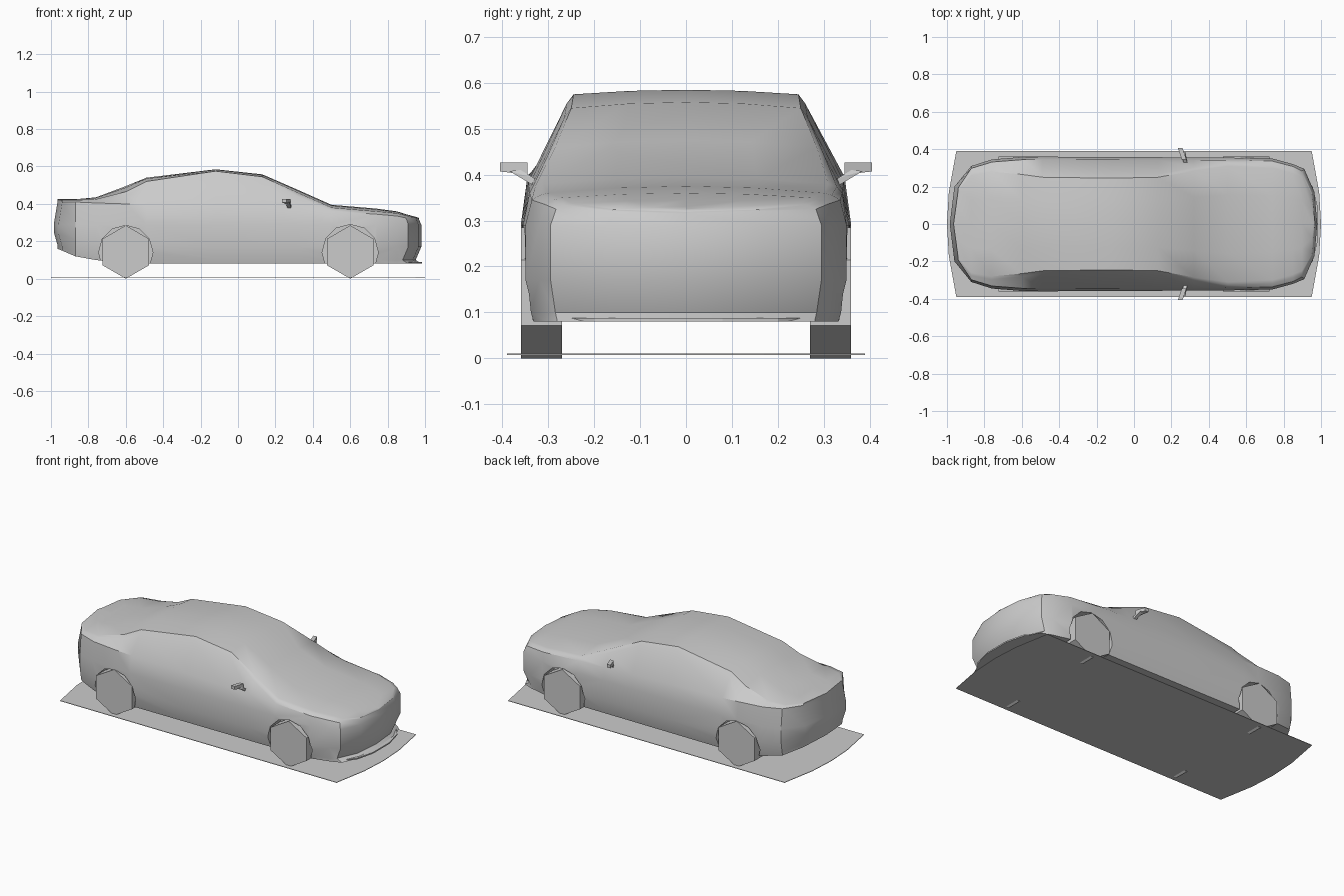
import bpy, bmesh, math
from mathutils import Vector

default_cube = bpy.data.objects.get("Cube")
if default_cube:
    bpy.data.objects.remove(default_cube, do_unlink=True)

# Single plain finish
grey = bpy.data.materials.new("plain grey")
grey.use_nodes = True
grey.diffuse_color = (0.6, 0.6, 0.6, 1)
grey.node_tree.nodes["Principled BSDF"].inputs["Base Color"].default_value = grey.diffuse_color


def make_object(name, bm, smooth_angle=None):
    bmesh.ops.recalc_face_normals(bm, faces=bm.faces)
    mesh = bpy.data.meshes.new(name)
    bm.to_mesh(mesh)
    bm.free()
    mesh.materials.append(grey)
    obj = bpy.data.objects.new(name, mesh)
    bpy.context.collection.objects.link(obj)
    return obj


def select_only(obj):
    bpy.ops.object.select_all(action='DESELECT')
    obj.select_set(True)
    bpy.context.view_layer.objects.active = obj


def extruded_outline(name, outline, offset):
    """Solid made by sweeping a closed outline along an offset."""
    bm = bmesh.new()
    face = bm.faces.new([bm.verts.new(point) for point in outline])
    swept = bmesh.ops.extrude_face_region(bm, geom=[face], use_keep_orig=True)
    moved = [item for item in swept["geom"] if isinstance(item, bmesh.types.BMVert)]
    bmesh.ops.translate(bm, verts=moved, vec=offset)
    return make_object(name, bm)


def disc_outline(x, y, z, radius, sides):
    """Regular polygon facing y, with one corner straight up."""
    angles = [math.tau * step / sides for step in range(sides)]
    return [(x + radius * math.sin(a), y, z + radius * math.cos(a)) for a in angles]


# Body sections, tail to nose:
# x, half width, sill z, belt z, centre z, roof half width, roof edge z
SECTIONS = [
    (-.985, 0, .16, .41, .425, 0, .42),
    (-.96, .20, .15, .41, .425, .18, .42),
    (-.87, .31, .12, .41, .425, .26, .42),
    (-.76, .345, .1, .405, .435, .28, .425),
    (-.6, .358, .08, .4, .495, .265, .465),
    (-.49, .36, .08, .395, .54, .25, .52),
    (-.12, .358, .08, .385, .585, .245, .575),
    (.13, .357, .08, .375, .558, .25, .545),
    (.32, .356, .08, .365, .475, .285, .46),
    (.5, .355, .08, .36, .395, .31, .38),
    (.74, .35, .08, .345, .375, .3, .36),
    (.85, .32, .08, .335, .36, .27, .35),
    (.91, .295, .08, .325, .345, .25, .338),
    (.965, .17, .08, .32, .33, .15, .325),
    (.98, 0, .08, .315, .325, 0, .32),
]


def half_ring(section):
    """One side of a body section, from keel to roof centre."""
    x, width, sill, belt, top, roof, edge = section
    drop = min(.02, (edge - belt) * .3)
    ring = [
        (0, sill),
        (width * .95, sill),
        (width * .965, sill + .02),
        (width, sill + .09),
        (width, .29),
        (width * .96, belt),
        (roof * 1.06, edge - drop),
        (roof, edge),
        (roof * .5, edge + (top - edge) * .75),
        (0, top),
    ]
    # Undercut the intake and lean the upper nose and tail inward
    points = []
    for row, (y, z) in enumerate(ring):
        shift = 0
        if x > .9:
            shift = -.03 if row == 2 else (-.012 if row > 4 else 0)
        elif x < -.9:
            shift = .02 if row < 3 or row > 4 else 0
        points.append(Vector((x + shift, y, z)))
    return points


# Body shell
bm = bmesh.new()
rings = []
for section in SECTIONS:
    near = half_ring(section)
    far = [Vector((p.x, -p.y, p.z)) for p in reversed(near[1:-1])]
    rings.append([bm.verts.new(p) for p in near + far])
for first, second in zip(rings, rings[1:]):
    count = len(first)
    for i in range(count):
        j = (i + 1) % count
        bm.faces.new((first[i], first[j], second[j], second[i]))
bmesh.ops.remove_doubles(bm, verts=bm.verts, dist=.0005)
body = make_object("body", bm)

# Wheel arches cut into the body
for axle in (-.6, .6):
    for side in (-1, 1):
        radius = .15 if axle > 0 else .145
        outline = disc_outline(axle, side * .255, .14, radius, 12)
        cutter = extruded_outline("arch_cutter", outline, (0, side * .2, 0))
        cutter.hide_render = True
        arch = body.modifiers.new("arch", 'BOOLEAN')
        arch.operation = 'DIFFERENCE'
        arch.solver = 'EXACT'
        arch.object = cutter
        select_only(body)
        bpy.ops.object.modifier_apply(modifier=arch.name)
        bpy.data.objects.remove(cutter, do_unlink=True)
select_only(body)
bpy.ops.object.shade_smooth_by_angle(angle=math.radians(32))

# Six-sided wheels
for end, axle in (("rear", -.6), ("front", .6)):
    for hand, side in (("right", -1), ("left", 1)):
        outline = disc_outline(axle, side * .27, .1425, .1425, 6)
        extruded_outline(f"{end}_{hand}_wheel", outline, (0, side * .09, 0))


def hull(name, points):
    bm = bmesh.new()
    for point in points:
        bm.verts.new(point)
    bmesh.ops.convex_hull(bm, input=bm.verts)
    return make_object(name, bm)


# Door mirrors: a slanted head on a tapering stalk
for hand, side in (("right", -1), ("left", 1)):
    head = []
    for y, x, low in ((.345, .255, .4), (.405, .235, .407)):
        for depth in (0, .025):
            head += [(x + depth, side * y, low), (x + depth, side * y, .427)]
    hull(f"{hand}_mirror_head", head)
    stalk = []
    for x in (.265, .285):
        stalk += [(x, side * .33, .375), (x, side * .33, .392)]
        stalk += [(x - .01, side * .36, .41), (x - .01, side * .385, .408)]
    hull(f"{hand}_mirror_stalk", stalk)

# Front splitter lip
lip = [(.88, .29), (.955, .2), (.985, .08)]
lip_outline = [(x, y, .08) for x, y in lip] + [(x, -y, .08) for x, y in reversed(lip)]
extruded_outline("front_lip", lip_outline, (0, 0, .008))

# Flat base sheet under the car
corners = [(.95, .39), (.99, .17), (1, 0)]
edge = corners + [(x, -y) for x, y in reversed(corners[:-1])]
edge += [(-x, -y) for x, y in edge]
extruded_outline("base_sheet", [(x, y, .007) for x, y in edge], (0, 0, .003))
